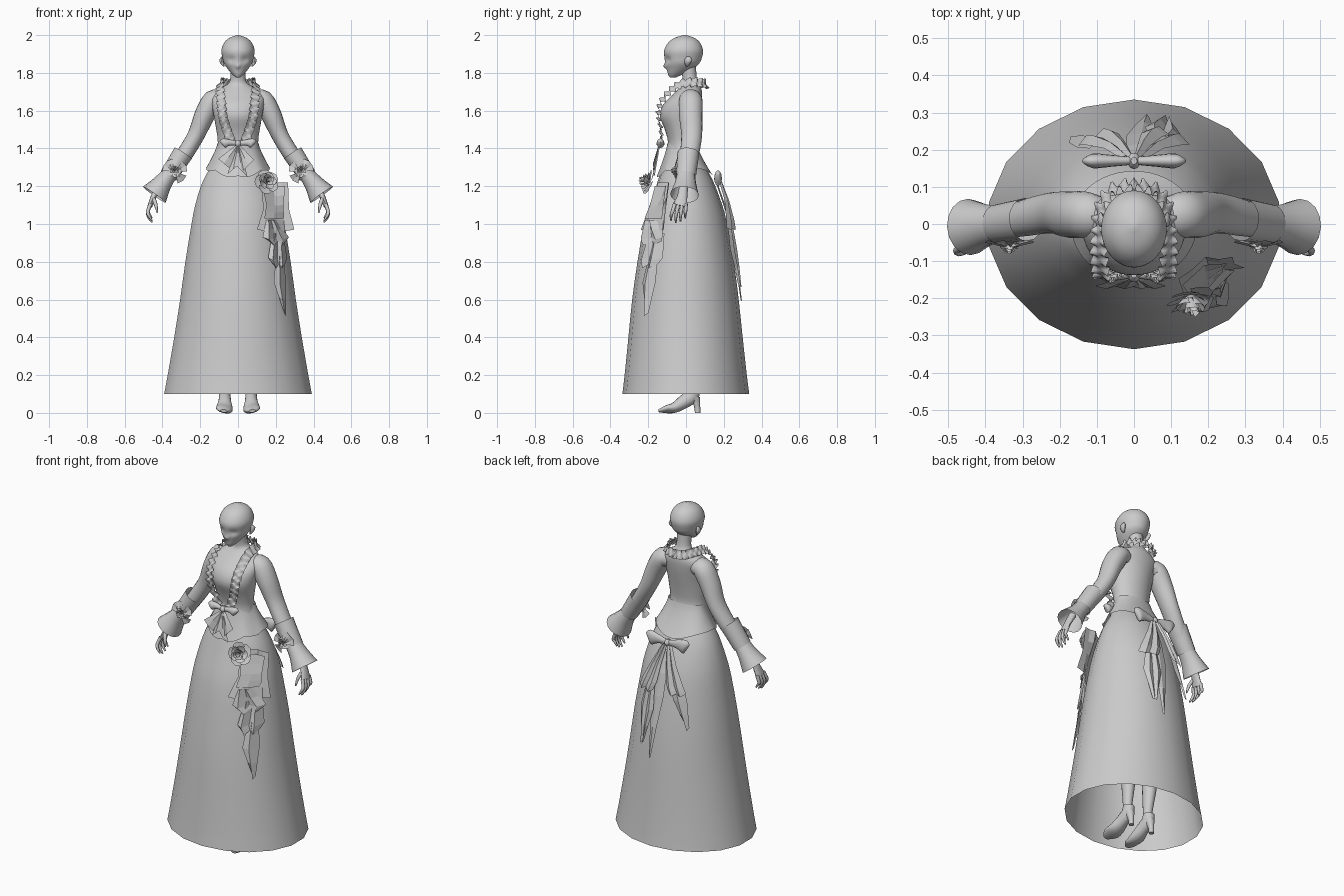
import bpy, math
from mathutils import Vector as V

cube = bpy.data.objects.get("Cube")
if cube:
    bpy.data.objects.remove(cube)

grey = bpy.data.materials.new("plain_grey")
grey.use_nodes = True
grey.diffuse_color = (0.6, 0.6, 0.6, 1)
grey.node_tree.nodes["Principled BSDF"].inputs["Base Color"].default_value = (0.6, 0.6, 0.6, 1)


def make(name, verts, faces, smooth=True, mirror=False):
    mesh = bpy.data.meshes.new(name)
    mesh.from_pydata([tuple(v) for v in verts], [], faces)
    mesh.materials.append(grey)
    mesh.update()
    ob = bpy.data.objects.new(name, mesh)
    bpy.context.collection.objects.link(ob)
    if mirror:
        ob.modifiers.new("Mirror", "MIRROR").use_mirror_merge = False
    if smooth:
        bpy.ops.object.select_all(action="DESELECT")
        ob.select_set(True)
        bpy.context.view_layer.objects.active = ob
        bpy.ops.object.shade_smooth_by_angle(angle=math.radians(50))
    return ob


def spline(pts, m):
    """Resample points of any dimension with a smooth curve, m steps a span."""
    out, n = [], len(pts)
    for i in range(n - 1):
        a, b, c, d = pts[max(i - 1, 0)], pts[i], pts[i + 1], pts[min(i + 2, n - 1)]
        for j in range(m):
            t = j / m
            out.append([q + t / 2 * (r - p + t * (2 * p - 5 * q + 4 * r - s + t * (3 * (q - r) + s - p)))
                        for p, q, r, s in zip(a, b, c, d)])
    return out + [list(pts[-1])]


def loft(name, rings, n=24, m=3, axis=None, caps=True, mirror=False):
    """Skin elliptical rings (x, y, z, rx, ry) along their path."""
    rings = spline(rings, m)
    verts, faces, last = [], [], len(rings) - 1
    for i, r in enumerate(rings):
        t = axis or (V(rings[min(i + 1, last)][:3]) - V(rings[max(i - 1, 0)][:3])).normalized()
        u = V((0, 1, 0)).cross(t)
        u = u.normalized() if u.length > 0.01 else V((1, 0, 0))
        w = t.cross(u)
        for k in range(n):
            a = math.tau * k / n + math.pi / 2
            verts.append(V(r[:3]) + u * r[3] * math.cos(a) + w * r[4] * math.sin(a))
    for i in range(last):
        for k in range(n):
            l = (k + 1) % n
            faces.append((i * n + k, i * n + l, i * n + n + l, i * n + n + k))
    if caps:
        faces += [tuple(reversed(range(n))), tuple(range(last * n, last * n + n))]
    return make(name, verts, faces, mirror=mirror)


def sheets(name, funcs, nu, nv, smooth=True, mirror=False):
    """One mesh of grid sheets, each a function of u and v in 0..1."""
    verts, faces = [], []
    for f in funcs:
        o = len(verts)
        verts += [f(i / nu, j / nv) for j in range(nv + 1) for i in range(nu + 1)]
        for j in range(nv):
            for i in range(nu):
                a = o + j * (nu + 1) + i
                faces.append((a, a + 1, a + nu + 2, a + nu + 1))
    return make(name, verts, faces, smooth, mirror)


Z = V((0, 0, 1))

# Head with eye hollows and a small nose; rows are z, y centre, rx, ry
head_rows = [(1.775, -.07, .01, .014), (1.79, -.058, .028, .036), (1.82, -.034, .054, .068),
             (1.85, -.02, .074, .09), (1.88, -.015, .082, .099), (1.92, -.013, .088, .103),
             (1.96, -.01, .073, .084), (1.985, -.008, .046, .053), (2.0, -.006, .006, .007)]
head = loft("head", [(0, y, z, a, b) for z, y, a, b in head_rows], 40, 4, Z)
for p in head.data.vertices:
    if p.co.y < -.03:
        eye = ((abs(p.co.x) - .036) / .02) ** 2 + ((p.co.z - 1.87) / .018) ** 2
        nose = (p.co.x / .009) ** 2 + ((p.co.z - 1.835) / .012) ** 2
        p.co.y += .012 * math.exp(-eye) - .014 * math.exp(-nose)
loft("ear", [(.076, .005, 1.835, .004, .006), (.084, .008, 1.85, .01, .015),
             (.089, .012, 1.87, .009, .02), (.084, .012, 1.886, .003, .008)], 12, 2, Z, mirror=True)

# Bodice and neck; rows are z, rx, front y, back y
body_rows = [(1.30, .145, -.12, .095), (1.36, .122, -.105, .072), (1.43, .107, -.095, .052),
             (1.5, .115, -.112, .058), (1.57, .128, -.138, .07), (1.63, .138, -.122, .08),
             (1.68, .14, -.075, .085), (1.715, .1, -.04, .082), (1.74, .056, -.02, .07),
             (1.77, .04, -.018, .058), (1.84, .04, -.03, .052)]
loft("bodice", [(0, (f + b) / 2, z, r, (b - f) / 2) for z, r, f, b in body_rows], 36, 3, Z)

# Skirt; the same rows, open underneath
skirt_rows = [(.1, .397, -.337, .335), (.2, .378, -.325, .322), (.4, .343, -.305, .3),
              (.6, .311, -.285, .279), (.8, .283, -.257, .253), (1.0, .25, -.222, .218),
              (1.1, .23, -.192, .192), (1.2, .2, -.158, .155), (1.27, .166, -.135, .122),
              (1.36, .11, -.09, .065)]
loft("skirt", [(0, (f + b) / 2, z, r, (b - f) / 2) for z, r, f, b in skirt_rows], 18, 2, Z, caps=False)


def wrap(x, z, side, gap):
    """Point just outside the skirt; side 2 is the front, 3 the back."""
    for a, b in zip(skirt_rows, skirt_rows[1:]):
        if a[0] <= z <= b[0]:
            t = (z - a[0]) / (b[0] - a[0])
            r, y = [a[k] + t * (b[k] - a[k]) for k in (1, side)]
            return V((x, y * math.sqrt(max(.15, 1 - (x / r) ** 2)) + (gap if side == 3 else -gap), z))


# Peplum flaring over the hips, dipping to points behind and in front
def peplum(u, v):
    a = math.tau * u
    zb = 1.295 - .04 * math.cos(a) ** 4 - .014 * abs(math.sin(a * 4)) * (math.cos(a) < -.2)
    e = v ** 1.3
    y = math.cos(a)
    return V(((.108 + .062 * e) * math.sin(a),
              y * ((.055 + .088 * e) if y > 0 else (.098 + .056 * e)), 1.43 + (zb - 1.43) * v))


sheets("peplum", [peplum], 48, 8)

# Wavy frills from the waist over the bust and round the collar
frill_path = spline([(.03, -.118, 1.42), (.058, -.122, 1.5), (.077, -.135, 1.57), (.085, -.122, 1.64),
                     (.088, -.075, 1.7), (.086, -.02, 1.735), (.08, .04, 1.745), (.05, .085, 1.74),
                     (0, .096, 1.735)], 12)


def frill(u, v):
    i = round(u * (len(frill_path) - 1))
    p = V(frill_path[i])
    t = (V(frill_path[min(i + 1, 96)]) - V(frill_path[max(i - 1, 0)])).normalized()
    n = V((p.x * .6, p.y - .02, .03)).normalized()
    w = t.cross(n).normalized()
    s = 2 * v - 1
    wave = math.sin(i * 1.05 + (.9 if s > 0 else -.9)) * abs(s)
    return p + w * s * .025 + n * (.012 + .011 * wave) + t * .005 * wave


sheets("frill", [frill], 96, 4, mirror=True)

# Sleeves, cuffs and flared cuff frills
loft("sleeve", [(.085, .02, 1.655, .045, .05), (.13, .025, 1.655, .056, .062), (.175, .025, 1.58, .054, .062),
                (.222, .03, 1.47, .045, .055), (.285, .018, 1.365, .043, .05), (.36, 0, 1.255, .038, .04)],
     20, 4, mirror=True)
loft("cuff", [(.29, .012, 1.375, .054, .058), (.368, 0, 1.255, .048, .053)], 16, 1, caps=False, mirror=True)
loft("cuff_flare", [(.355, 0, 1.275, .04, .046), (.4, -.003, 1.215, .051, .057), (.443, -.008, 1.155, .074, .076)],
     16, 3, caps=False, mirror=True)

# Hands
loft("palm", [(.42, -.012, 1.2, .02, .024), (.447, -.02, 1.145, .015, .027), (.466, -.03, 1.095, .013, .038)],
     12, 3, mirror=True)
for k, name in enumerate(["index", "middle", "ring", "little"]):
    y, drop = -.06 + .02 * k, [.01, 0, .006, .022][k]
    loft(name + "_finger", [(.464, y, 1.105, .01, .01), (.478, y * 1.15 - .003, 1.065, .0095, .0095),
                            (.472, y * 1.25 - .004, 1.035 + drop, .008, .008),
                            (.455, y * 1.25 - .004, 1.008 + drop, .004, .004)], 8, 2, mirror=True)
loft("thumb", [(.45, -.035, 1.14, .011, .011), (.436, -.06, 1.105, .01, .01), (.427, -.07, 1.06, .004, .004)],
     8, 2, mirror=True)

# Legs and heeled shoes
loft("leg", [(.07, .03, .085, .027, .03), (.07, .03, .14, .024, .027), (.075, .04, .33, .04, .046),
             (.08, .01, .52, .04, .044), (.085, 0, .9, .065, .07)], 16, 3, mirror=True)
loft("shoe", [(.075, -.145, .01, .018, .008), (.074, -.11, .018, .042, .018), (.072, -.06, .028, .044, .028),
              (.07, -.01, .06, .034, .036), (.07, .03, .088, .031, .038), (.07, .04, .125, .03, .033)],
     16, 3, mirror=True)
loft("shoe_heel", [(.07, .062, 0, .014, .015), (.07, .058, .04, .016, .017), (.07, .045, .085, .028, .03)],
     10, 2, Z, mirror=True)


# Roses built of cupped petals in rings
def rose(name, centre, facing, size, mirror=False):
    n = V(facing).normalized()
    side = n.cross(Z).normalized()
    up = side.cross(n)
    petals = []
    for layer, (count, r, lift) in enumerate([(5, 1, .1), (5, .72, .35), (4, .45, .6), (3, .22, .75)]):
        for k in range(count):
            def petal(u, v, a0=math.tau * k / count + layer * .6, r=r, lift=lift, count=count):
                a = a0 + (u - .5) * math.tau / count * 1.35 * (.6 + .4 * v)
                rad = size * r * (v ** .7) * (1 - .9 * (u - .5) ** 2)
                h = size * (lift * v + .25 * (u - .3) * v)
                return V(centre) + (side * math.cos(a) + up * math.sin(a)) * rad + n * h
            petals.append(petal)
    sheets(name, petals, 4, 3, mirror=mirror)


rose("skirt_rose", (.15, -.19, 1.22), (.3, -1, .35), .068)
rose("cuff_rose", (.335, -.048, 1.28), (.05, -1, .2), .036, True)


# Pointed ribbon leaves around the cuff roses
def leaf(a):
    def f(u, v):
        w = (.006 + .025 * v) * (u - .5) * 2
        r = .015 + .052 * v - .016 * abs(u - .5) * v
        return V((.335 + r * math.cos(a) - w * math.sin(a), -.056 - .012 * abs(u - .5) + .012 * v,
                  1.28 + r * math.sin(a) + w * math.cos(a)))
    return f


sheets("cuff_ribbon", [leaf(a) for a in (.5, 1.3, 2.7, 4.0)], 2, 2, False, True)


# Bows: two soft loops and a knot
def bow(name, x, y, z, half, tall):
    for s, label in ((1, "left"), (-1, "right")):
        loft(f"{name}_{label}_loop", [(x, y, z, .012, .01), (x + s * half * .5, y, z + .006, tall * .62, .016),
                                      (x + s * half * .88, y, z + .002, tall, .02),
                                      (x + s * half, y, z - .004, tall * .72, .008)], 14, 3)
    loft(name + "_knot", [(x, y, z - .02, .008, .01), (x, y, z, .018, .022), (x, y, z + .02, .008, .01)], 12, 3, Z)


bow("waist_bow", 0, -.135, 1.425, .085, .026)
bow("back_bow", 0, .17, 1.24, .125, .042)


# Folded cloth falls: rows are left x, right x, z, narrowing to a tip
def fall(name, rows, side, gap, pleats=4, depth=.012):
    def f(u, v):
        t = v * (len(rows) - 1)
        i = min(int(t), len(rows) - 2)
        a, b = rows[i], rows[i + 1]
        l, r, z = [p + (t - i) * (q - p) for p, q in zip(a, b)]
        zig = (round(u * pleats) % 2) * depth
        return wrap(l + (r - l) * u, z - zig * 1.2 * v, side, gap + zig)
    sheets(name, [f], pleats, 2 * (len(rows) - 1), False)


fall("sash_panel", [(.12, .265, 1.22), (.135, .27, 1.08), (.1, .298, .97)], 2, .03, 4, .006)
fall("sash_overlay", [(.13, .25, 1.2), (.15, .24, 1.1), (.14, .24, 1.03)], 2, .045, 2, .004)
fall("sash_upper_frill", [(.15, .2, 1.02), (.13, .27, .93), (.17, .255, .91)], 2, .035, 4, .02)
fall("sash_middle_frill", [(.18, .24, .95), (.16, .26, .82), (.185, .25, .79)], 2, .025, 4, .02)
fall("sash_lower_frill", [(.2, .24, .83), (.19, .255, .69), (.245, .255, .53)], 2, .02, 2, .014)

fall("back_left_tail", [(0, .03, 1.23), (.02, .13, 1.03), (.04, .15, .98)], 3, .035)
fall("back_left_frill", [(.04, .1, 1.02), (.03, .13, .87), (.08, .1, .68)], 3, .022)
fall("back_right_tail", [(-.03, 0, 1.23), (-.13, -.04, 1.03), (-.15, -.06, .99)], 3, .035)
fall("back_right_frill", [(-.12, -.06, 1.03), (-.15, -.08, .95), (-.175, -.165, .8)], 3, .02, 2)
fall("back_middle_tail", [(-.02, .03, 1.2), (-.02, .06, .95), (.03, .04, .6)], 3, .012, 2, .006)


# Short ribbon ends under the waist bow
def ribbon_end(x0, x1, z1):
    return lambda u, v: V((x0 * v + (u - .5) * (.015 + .045 * v), -.137 - .03 * v - .008 * (u > .4) * (u < .6),
                           1.42 + (z1 - 1.42) * v + x1 * (u - .5) * v))


sheets("waist_ribbon", [ribbon_end(.055, .06, 1.31), ribbon_end(-.075, -.05, 1.32),
                        ribbon_end(.02, -.06, 1.28), ribbon_end(-.025, .05, 1.29)], 2, 3, False)
